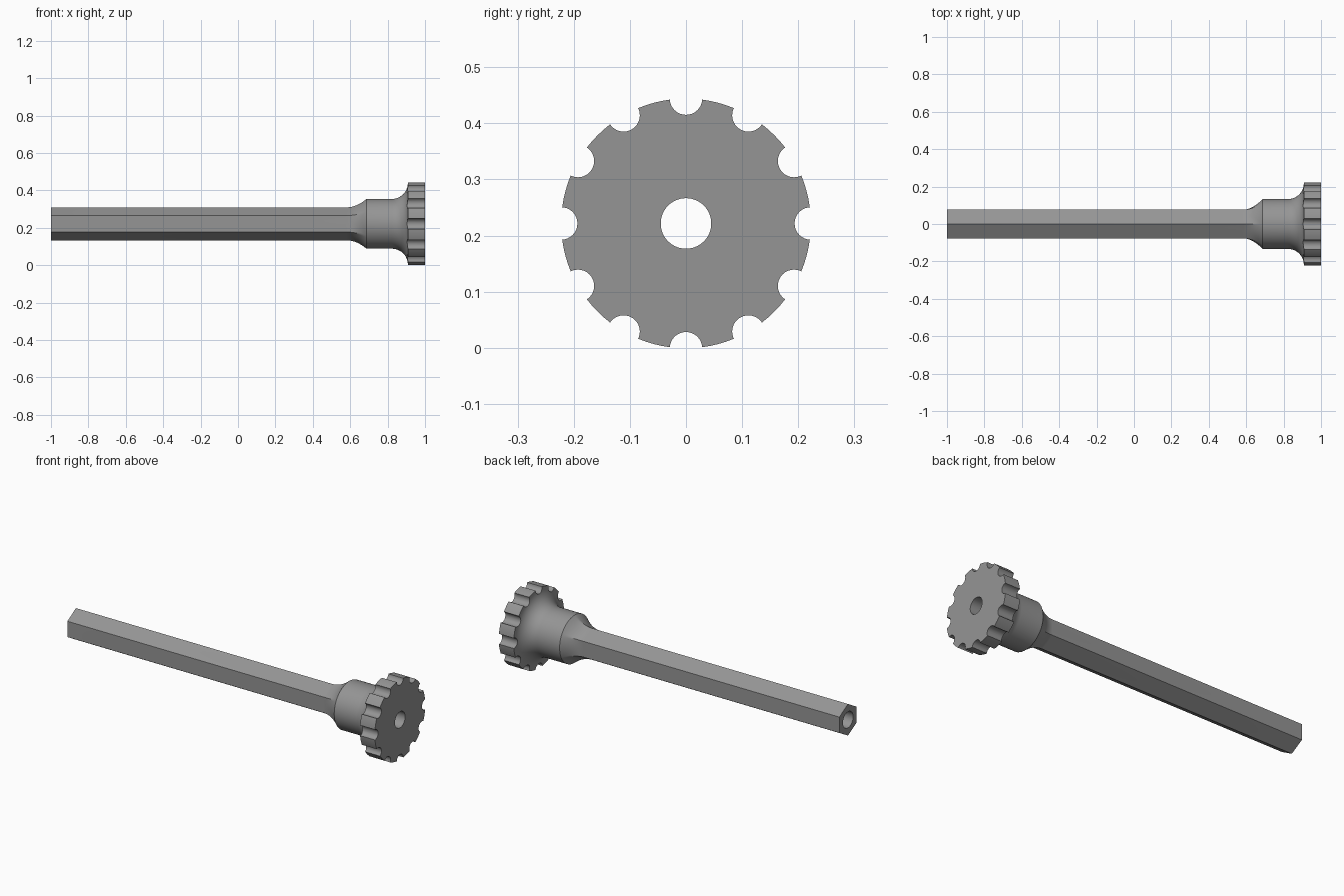
import bpy, bmesh, math

if "Cube" in bpy.data.objects:
    bpy.data.objects.remove(bpy.data.objects["Cube"])

SEG = 96                 # steps around the axis (multiple of 12)
AXIS_Z = 0.2215          # height of the long axis
HEX_R, COLLAR_R, RIM_R, BORE_R = 0.088, 0.133, 0.2225, 0.045
NOTCH_R = 0.029

grey = bpy.data.materials.new("plain grey")
grey.diffuse_color = (0.30, 0.30, 0.30, 1)
grey.use_nodes = True
grey.node_tree.nodes["Principled BSDF"].inputs["Base Color"].default_value = grey.diffuse_color


def hexagon(a):
    """Radius of the hexagon at angle a, corners up and down."""
    d = (a - math.pi / 2) % (math.pi / 3) - math.pi / 6
    return HEX_R * math.cos(math.pi / 6) / math.cos(d)


def flare(a, t):
    """Blend from hexagon to round collar."""
    h = hexagon(a)
    return h + (COLLAR_R - h) * t ** 2


# Sections along the axis: (x, radius as a function of angle)
sections = [(-1.0, hexagon)]
for i in range(11):
    t = i / 10
    sections.append((0.58 + 0.107 * t, lambda a, t=t: flare(a, t)))
# collar and concave fillet up to the wheel
for i in range(13):
    b = math.pi / 2 * i / 12
    sections.append((0.823 + 0.085 * math.sin(b),
                     lambda a, b=b: COLLAR_R + 0.085 * (1 - math.cos(b))))
# wheel rim, then back through the bore
sections += [(0.908, lambda a: RIM_R), (1.0, lambda a: RIM_R),
             (1.0, lambda a: BORE_R), (-1.0, lambda a: BORE_R)]

bm = bmesh.new()
rings = []
for x, radius in sections:
    ring = []
    for k in range(SEG):
        a = 2 * math.pi * k / SEG
        r = radius(a)
        ring.append(bm.verts.new((x, r * math.cos(a), AXIS_Z + r * math.sin(a))))
    rings.append(ring)
for i, ring in enumerate(rings):
    nxt = rings[(i + 1) % len(rings)]
    for k in range(SEG):
        j = (k + 1) % SEG
        bm.faces.new((ring[k], ring[j], nxt[j], nxt[k]))
bmesh.ops.recalc_face_normals(bm, faces=bm.faces)
mesh = bpy.data.meshes.new("hex_shaft_with_wheel")
bm.to_mesh(mesh)
bm.free()
mesh.materials.append(grey)
body = bpy.data.objects.new("hex_shaft_with_wheel", mesh)
bpy.context.collection.objects.link(body)

# Twelve round grip notches around the wheel
cutters = []
for k in range(12):
    a = math.pi / 6 * k
    bpy.ops.mesh.primitive_cylinder_add(
        vertices=32, radius=NOTCH_R, depth=0.3, rotation=(0, math.pi / 2, 0),
        location=(0.96, RIM_R * math.cos(a), AXIS_Z + RIM_R * math.sin(a)))
    cutters.append(bpy.context.object)
bpy.ops.object.select_all(action='DESELECT')
for c in cutters:
    c.select_set(True)
bpy.context.view_layer.objects.active = cutters[0]
bpy.ops.object.join()
notches = bpy.context.object
notches.name = "notch_cutter"
notches.hide_render = True

cut = body.modifiers.new("grip notches", 'BOOLEAN')
cut.operation = 'DIFFERENCE'
cut.solver = 'EXACT'
cut.object = notches
bpy.ops.object.select_all(action='DESELECT')
body.select_set(True)
bpy.context.view_layer.objects.active = body
bpy.ops.object.modifier_apply(modifier=cut.name)
bpy.data.objects.remove(notches)
bpy.ops.object.shade_smooth_by_angle(angle=math.radians(30))
